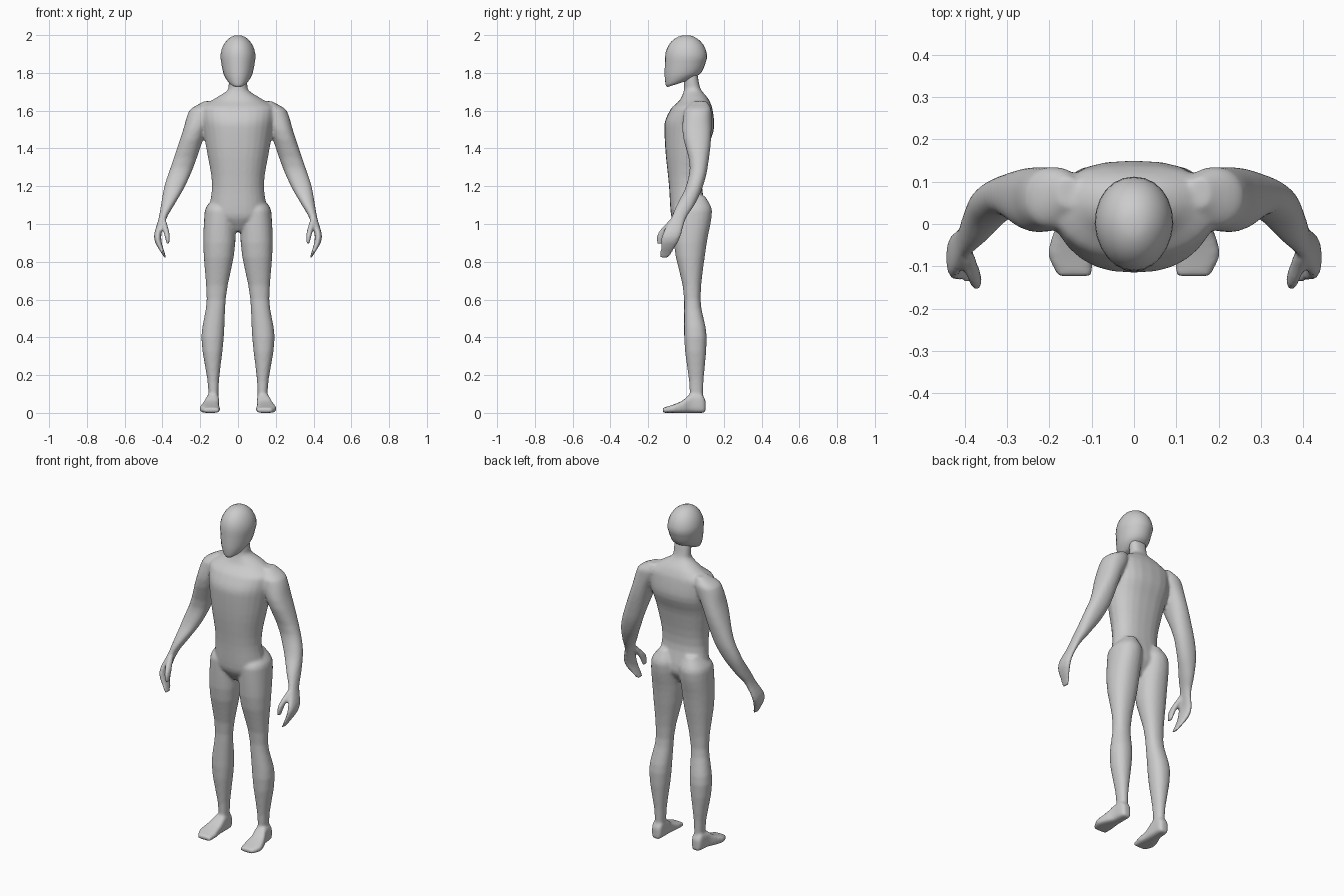
import bpy
import bmesh
from math import cos, sin, pi, copysign

default_cube = bpy.data.objects.get("Cube")
if default_cube:
    bpy.data.objects.remove(default_cube)

grey = (0.6, 0.6, 0.6, 1)
skin = bpy.data.materials.new("light grey")
skin.use_nodes = True
skin.diffuse_color = grey
skin.node_tree.nodes["Principled BSDF"].inputs["Base Color"].default_value = grey


def rounded(value, squareness):
    """Bend a sine or cosine so that a circle turns into a rounded box."""
    return copysign(abs(value) ** (2 / squareness), value)


def tangents(positions, values):
    """Slopes of a curve through the values that never overshoots them."""
    pairs = list(zip(positions, values))
    slopes = [(vb - va) / (tb - ta) for (ta, va), (tb, vb) in zip(pairs, pairs[1:])]
    inner = [2 * a * b / (a + b) if a * b > 0 else 0 for a, b in zip(slopes, slopes[1:])]
    return [slopes[0], *inner, slopes[-1]]


def refine(sections, steps=4):
    """Add smoothly blended sections between the given ones."""
    columns = list(zip(*sections))
    positions = columns[0]
    slopes = [tangents(positions, column) for column in columns]
    result = []
    for i in range(len(sections) - 1):
        span = positions[i + 1] - positions[i]
        for step in range(steps):
            u = step / steps
            ease = u * u * (3 - 2 * u)
            leave = u * (1 - u) ** 2 * span
            arrive = u * u * (u - 1) * span
            result.append([
                column[i] + (column[i + 1] - column[i]) * ease
                + slope[i] * leave + slope[i + 1] * arrive
                for column, slope in zip(columns, slopes)
            ])
    return result + [sections[-1]]


def loft(bm, sections, side=1, along="z", squareness=2.2, taper=0, tilt=0, count=24):
    """Closed tube through sections (position, x from, x to, depth from, depth to)."""
    rings = []
    for place, x_from, x_to, d_from, d_to in sections:
        ring = []
        for k in range(count):
            angle = 2 * pi * k / count
            across = rounded(cos(angle), squareness)
            deep = rounded(sin(angle), squareness)
            narrowing = 1 - taper * max(0, -deep)
            x = (x_from + x_to) / 2 + (x_to - x_from) / 2 * across * narrowing
            depth = (d_from + d_to) / 2 + (d_to - d_from) / 2 * deep
            if along == "z":
                lift = tilt * max(0, brow_height - place) * deep
                ring.append(bm.verts.new((side * x, depth, place + lift)))
            else:
                ring.append(bm.verts.new((side * x, place, depth)))
        rings.append(ring)
    faces = [bm.faces.new(rings[0]), bm.faces.new(rings[-1])]
    for low, high in zip(rings, rings[1:]):
        for k in range(count):
            n = (k + 1) % count
            faces.append(bm.faces.new((low[k], low[n], high[n], high[k])))
    bmesh.ops.recalc_face_normals(bm, faces=faces)


def symmetric(rows):
    """Centred sections from (height, half width, front, back)."""
    return [(z, -half, half, front, back) for z, half, front, back in rows]


def finish(bm, name):
    mesh = bpy.data.meshes.new(name)
    bm.to_mesh(mesh)
    bm.free()
    mesh.materials.append(skin)
    mesh.shade_smooth()
    obj = bpy.data.objects.new(name, mesh)
    bpy.context.collection.objects.link(obj)
    return obj


brow_height = 1.88

# Torso and neck: height, half width, front, back
torso = symmetric([
    (.96, .02, -.03, .06), (1.05, .155, -.08, .11), (1.2, .138, -.09, .085),
    (1.4, .168, -.11, .115), (1.52, .19, -.115, .15), (1.61, .2, -.08, .14),
    (1.66, .13, -.03, .12), (1.72, .05, -.01, .075), (1.8, .05, -.01, .06),
])
# Limbs: height, inner side, outer side, front, back
leg = [
    (1.15, .05, .12, 0, .1), (1.07, .01, .176, -.07, .138), (.9, .014, .184, -.065, .11),
    (.6, .065, .166, -.01, .077), (.4, .075, .194, -.01, .11), (.1, .104, .156, .02, .09),
    (.04, .104, .16, .02, .09),
]
arm = [
    (1.65, .13, .18, .04, .11), (1.6, .12, .258, -.01, .135), (1.5, .165, .29, -.02, .135),
    (1.3, .236, .357, .02, .115), (1.2, .28, .39, 0, .09), (1.1, .338, .408, -.05, .045),
    (1.03, .378, .42, -.08, 0), (.93, .407, .445, -.13, -.03), (.82, .38, .39, -.14, -.09),
]
thumb = [
    (1.02, .38, .41, -.09, -.05), (.93, .36, .387, -.156, -.11), (.895, .362, .378, -.153, -.12),
]
# Foot from heel to toe: depth, inner side, outer side, sole, top
foot = [
    (.103, .11, .155, 0, .07), (.08, .1, .165, 0, .1), (.03, .1, .17, 0, .1),
    (-.02, .1, .19, 0, .064), (-.07, .095, .203, 0, .043), (-.124, .1, .18, 0, .026),
]

bm = bmesh.new()
loft(bm, refine(torso), squareness=2.5, taper=.18)
for side in (1, -1):
    for limb in (leg, arm, thumb):
        loft(bm, refine(limb), side)
    loft(bm, refine(foot), side, along="y", squareness=3.5)
body = finish(bm, "body")

# Fuse the overlapping limbs into one continuous skin
fuse = body.modifiers.new("fuse", "REMESH")
fuse.mode = "VOXEL"
fuse.voxel_size = .008
fuse.use_smooth_shade = True
soften = body.modifiers.new("soften", "SMOOTH")
soften.factor = .5
soften.iterations = 6

# Head: a tilted jaw below the brow and an egg-shaped dome above it
jaw = symmetric([
    (1.737, .03, -.1, -.02), (1.75, .05, -.108, .02), (1.8, .078, -.113, .085),
    (brow_height, .093, -.111, .112),
])
dome_steps = 8
dome = []
for step in range(1, dome_steps):
    angle = pi / 2 * step / dome_steps
    size = cos(angle)
    dome.append((brow_height + .12 * sin(angle), .093 * size, -.111 * size, .112 * size))
bm = bmesh.new()
loft(bm, refine(jaw) + symmetric(dome), squareness=2.1, taper=.08, tilt=.09)
finish(bm, "head")
